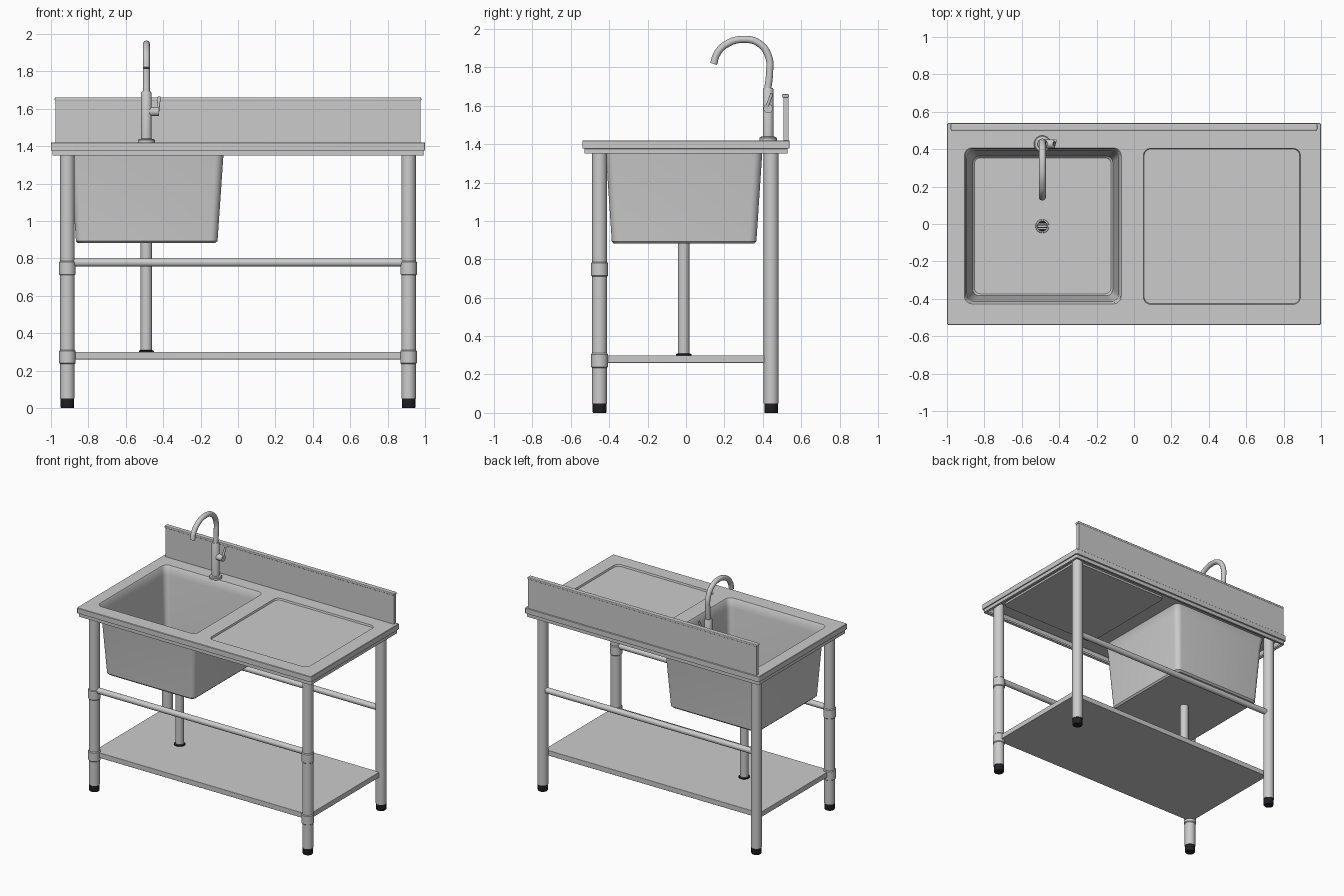
import bpy, bmesh, math
from mathutils import Vector

if "Cube" in bpy.data.objects:
    bpy.data.objects.remove(bpy.data.objects["Cube"])

black = bpy.data.materials.new("black_rubber")
black.diffuse_color = (0.015, 0.015, 0.02, 1)
black.use_nodes = True
black.node_tree.nodes["Principled BSDF"].inputs["Base Color"].default_value = black.diffuse_color


def finish(bm, name, mat=None):
    me = bpy.data.meshes.new(name)
    bm.to_mesh(me)
    bm.free()
    ob = bpy.data.objects.new(name, me)
    bpy.context.collection.objects.link(ob)
    if mat:
        me.materials.append(mat)
    return ob


def lathe(name, profile, origin=(0, 0, 0), axis=(0, 0, 1), seg=32, mat=None):
    """Revolve (radius, height) points around an axis, with capped ends."""
    bm = bmesh.new()
    q = Vector(axis).to_track_quat('Z', 'Y')
    rings = [[bm.verts.new(Vector(origin) + q @ Vector((r * math.cos(a), r * math.sin(a), h)))
              for a in (2 * math.pi * i / seg for i in range(seg))] for r, h in profile]
    for a, b in zip(rings, rings[1:]):
        bridge(bm, a, b)
    bm.faces.new(rings[0])
    bm.faces.new(rings[-1])
    bmesh.ops.recalc_face_normals(bm, faces=bm.faces)
    return finish(bm, name, mat)


def rod(name, a, b, r, seg=32):
    d = Vector(b) - Vector(a)
    return lathe(name, [(r, 0), (r, d.length)], a, d, seg)


def box(name, lo, hi, bevel=0.0):
    bm = bmesh.new()
    bmesh.ops.create_cube(bm, size=1)
    for v in bm.verts:
        v.co = [l + (c + 0.5) * (h - l) for l, h, c in zip(lo, hi, v.co)]
    ob = finish(bm, name)
    if bevel:
        m = ob.modifiers.new("bevel", 'BEVEL')
        m.width, m.segments = bevel, 3
    return ob


def rounded_loop(bm, x0, x1, y0, y1, z, r, n=6):
    corners = [(x1 - r, y1 - r, 0), (x0 + r, y1 - r, 90), (x0 + r, y0 + r, 180), (x1 - r, y0 + r, 270)]
    return [bm.verts.new((cx + r * math.cos(math.radians(s + 90 * i / n)),
                          cy + r * math.sin(math.radians(s + 90 * i / n)), z))
            for cx, cy, s in corners for i in range(n + 1)]


def bridge(bm, a, b):
    n = len(a)
    for i in range(n):
        bm.faces.new((a[i], a[(i + 1) % n], b[(i + 1) % n], b[i]))


# Worktop: one pressed sheet with folded rim, sink bowl and draining tray
bm = bmesh.new()
rim = [rounded_loop(bm, *p) for p in (
    (-0.997, 0.997, -0.537, 0.537, 1.42, 0.008),
    (-1.0, 1.0, -0.54, 0.54, 1.417, 0.01),
    (-1.0, 1.0, -0.54, 0.54, 1.378, 0.01),
    (-0.993, 0.993, -0.53, 0.53, 1.376, 0.008),
    (-0.993, 0.993, -0.53, 0.53, 1.35, 0.008),
    (-0.975, 0.975, -0.512, 0.512, 1.35, 0.008))]
bowl = [rounded_loop(bm, *p) for p in (
    (-0.907, -0.068, -0.427, 0.407, 1.42, 0.042),
    (-0.902, -0.073, -0.422, 0.402, 1.414, 0.04),
    (-0.893, -0.082, -0.413, 0.393, 1.35, 0.04),
    (-0.863, -0.113, -0.383, 0.363, 0.895, 0.035),
    (-0.853, -0.123, -0.373, 0.353, 0.885, 0.03))]
tray = [rounded_loop(bm, *p) for p in (
    (0.05, 0.89, -0.43, 0.405, 1.42, 0.04),
    (0.054, 0.886, -0.426, 0.401, 1.407, 0.037))]
top_edges = []
for loops in (rim, bowl, tray):
    first = loops[0]
    top_edges += [bm.edges.new((first[i], first[i - 1])) for i in range(len(first))]
bmesh.ops.triangle_fill(bm, use_beauty=True, use_dissolve=False, edges=top_edges)
for loops in (rim, bowl, tray):
    for a, b in zip(loops, loops[1:]):
        bridge(bm, a, b)
floor = bm.faces.new(bowl[-1])
bm.faces.new(tray[-1])
bmesh.ops.recalc_face_normals(bm, faces=bm.faces)
floor.normal_update()
if floor.normal.z < 0:
    bmesh.ops.reverse_faces(bm, faces=bm.faces)
worktop = finish(bm, "worktop_with_sink")
sheet = worktop.modifiers.new("sheet", 'SOLIDIFY')
sheet.thickness, sheet.offset = 0.004, -1

# Splashback with a folded cap
box("splashback", (-0.976, 0.507, 1.415), (0.976, 0.535, 1.65))
box("splashback_cap", (-0.98, 0.5, 1.643), (0.98, 0.537, 1.66), 0.005)

# Legs, rubber feet, front joints and rails
LX, FY, BY = 0.912, -0.45, 0.444
for side, sx in (("left", -1), ("right", 1)):
    for end, y in (("front", FY), ("back", BY)):
        lathe(f"{end}_{side}_leg", [(0.039, 0.05), (0.039, 1.40)], (sx * LX, y, 0))
        lathe(f"{end}_{side}_foot", [(0.034, 0), (0.036, 0.004), (0.036, 0.052)],
              (sx * LX, y, 0), mat=black)
    for label, z in (("upper", 0.71), ("lower", 0.235)):
        lathe(f"{side}_{label}_joint", [(0.039, 0), (0.044, 0.005), (0.044, 0.07), (0.039, 0.076)],
              (sx * LX, FY, z))
for end, y in (("front", FY), ("back", BY)):
    rod(f"{end}_rail", (-LX, y, 0.778), (LX, y, 0.778), 0.022)

# Bottom shelf
box("shelf", (-0.92, -0.45, 0.26), (0.92, 0.415, 0.3), 0.003)

# Drain: waste pipe, floor collar, strainer ring and grate
DX, DY = -0.49, -0.012
rod("waste_pipe", (DX, DY, 0.29), (DX, DY, 0.883), 0.03)
lathe("pipe_collar", [(0.04, 0.298), (0.04, 0.306), (0.031, 0.31)], (DX, DY, 0), mat=black)
lathe("drain_ring", [(0.026, 0.884), (0.037, 0.884), (0.035, 0.891), (0.028, 0.892), (0.026, 0.887)],
      (DX, DY, 0))
lathe("drain_hole", [(0.026, 0.885), (0.026, 0.8875)], (DX, DY, 0), mat=black)
for i in range(-1, 2):
    y = DY + i * 0.013
    w = math.sqrt(0.026 ** 2 - (i * 0.013) ** 2)
    box(f"grate_bar_{i + 2}", (DX - w, y - 0.003, 0.886), (DX + w, y + 0.003, 0.89))

# Tap: body, curved spout and side lever
TX, TY = -0.49, 0.428
lathe("tap_body", [(0.045, 1.418), (0.045, 1.432), (0.04, 1.438), (0.028, 1.44),
                   (0.028, 1.685), (0.024, 1.692)], (TX, TY, 0))
cu = bpy.data.curves.new("tap_spout", 'CURVE')
cu.dimensions = '3D'
cu.bevel_depth, cu.bevel_resolution, cu.resolution_u = 0.019, 5, 10
cu.use_fill_caps = True
path = [(0.425, 1.68), (0.435, 1.77), (0.432, 1.85), (0.385, 1.922), (0.298, 1.946),
        (0.205, 1.917), (0.16, 1.868), (0.144, 1.818)]
sp = cu.splines.new('BEZIER')
sp.bezier_points.add(len(path) - 1)
for p, (y, z) in zip(sp.bezier_points, path):
    p.co = (TX, y, z)
    p.handle_left_type = p.handle_right_type = 'AUTO'
spout = bpy.data.objects.new("tap_spout", cu)
bpy.context.collection.objects.link(spout)
bpy.context.view_layer.objects.active = spout
spout.select_set(True)
bpy.ops.object.convert(target='MESH')
rod("lever_hub", (TX, TY, 1.585), (-0.422, TY, 1.585), 0.024)
rod("lever", (-0.43, 0.415, 1.575), (-0.421, 0.447, 1.663), 0.008, 16)

# Smooth shading with crisp edges
bpy.ops.object.select_all(action='SELECT')
bpy.context.view_layer.objects.active = worktop
bpy.ops.object.shade_smooth_by_angle(angle=math.radians(35))
